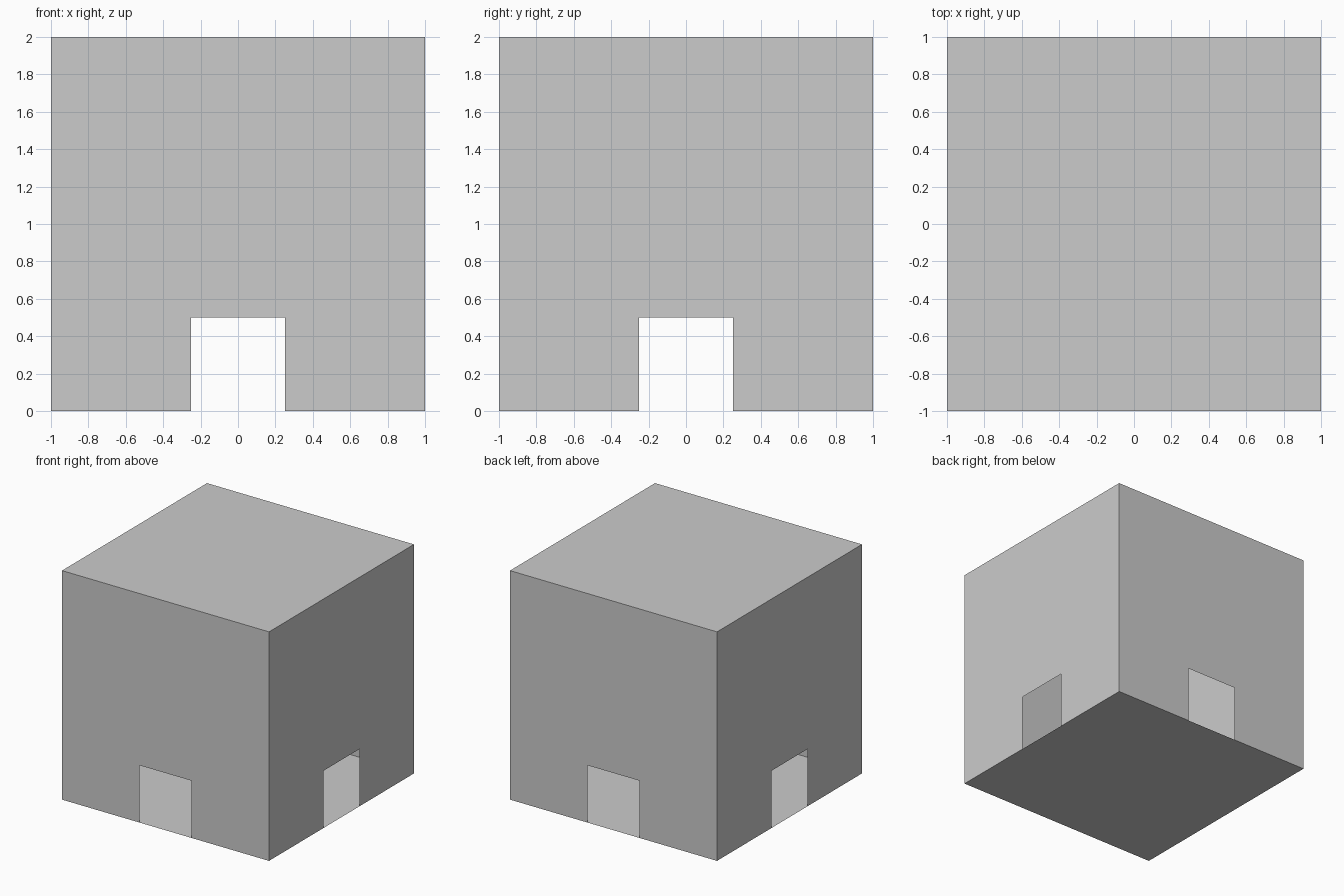
import bpy, bmesh
from math import pi
from mathutils import Matrix

if "Cube" in bpy.data.objects:
    bpy.data.objects.remove(bpy.data.objects["Cube"])

HALF, HEIGHT = 1.0, 2.0
DOOR_HALF, DOOR_TOP = 0.25, 0.5

bm = bmesh.new()

# Four thin walls, each a square sheet with a doorway notch
profile = [(-HALF, 0), (-DOOR_HALF, 0), (-DOOR_HALF, DOOR_TOP), (DOOR_HALF, DOOR_TOP),
           (DOOR_HALF, 0), (HALF, 0), (HALF, HEIGHT), (-HALF, HEIGHT)]
for i in range(4):
    turn = Matrix.Rotation(i * pi / 2, 3, 'Z')
    verts = [bm.verts.new(turn @ bm.verts.new((x, -HALF, z)).co) for x, z in profile]
    bm.faces.new(verts)
bmesh.ops.delete(bm, geom=[v for v in bm.verts if not v.link_faces], context='VERTS')
bmesh.ops.remove_doubles(bm, verts=bm.verts, dist=1e-4)


def ring(z):
    """Vertices of the outline at one height, ordered around the box."""
    from math import atan2
    return sorted((v for v in bm.verts if abs(v.co.z - z) < 1e-4),
                  key=lambda v: atan2(v.co.y, v.co.x))


# Flat roof and full floor
bm.faces.new(ring(HEIGHT))
bm.faces.new(ring(0)[::-1])

mesh = bpy.data.meshes.new("room_with_doorways")
bm.to_mesh(mesh)
bm.free()
room = bpy.data.objects.new("room_with_doorways", mesh)
bpy.context.collection.objects.link(room)
